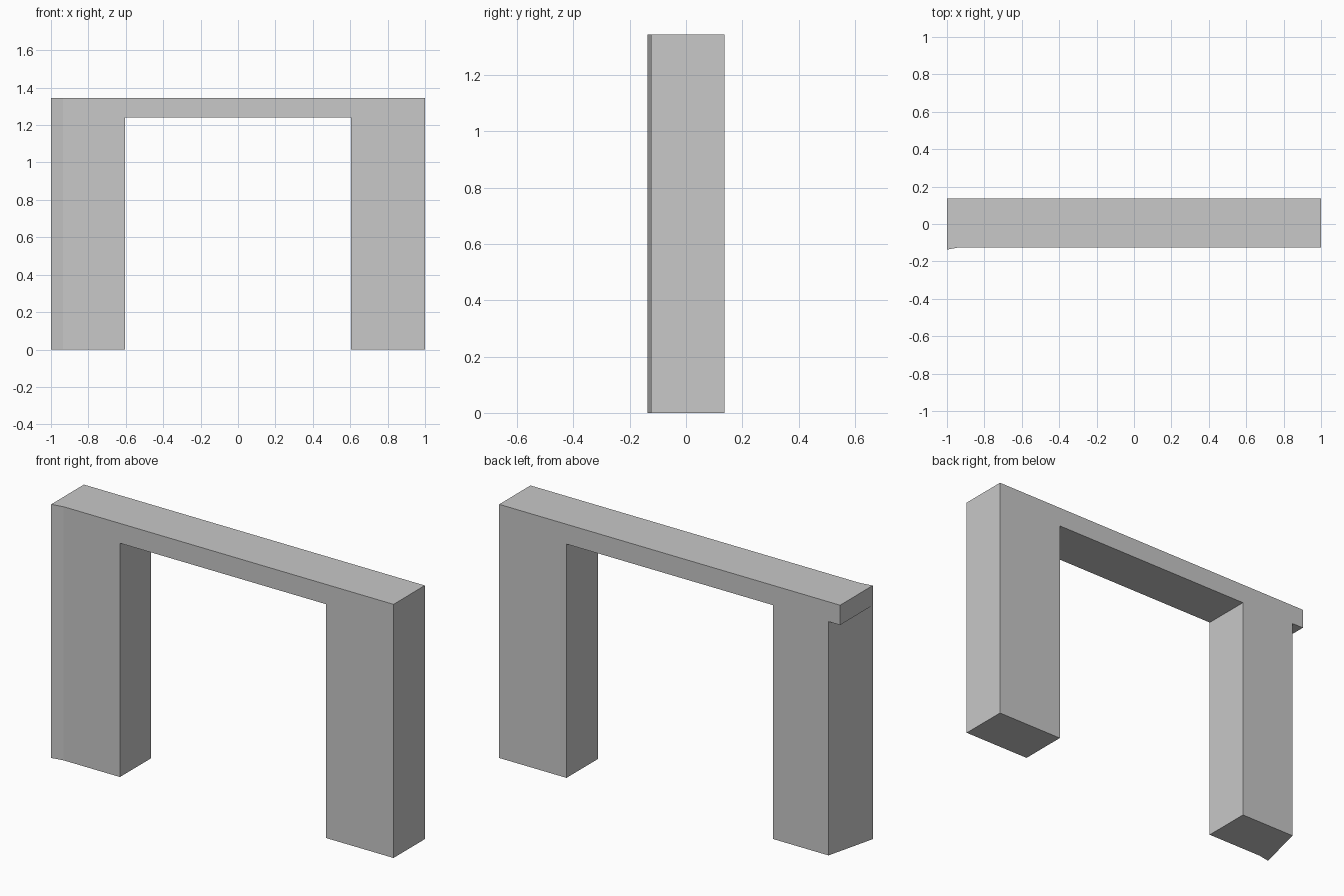
import bpy
import bmesh

cube = bpy.data.objects.get("Cube")
if cube:
    bpy.data.objects.remove(cube, do_unlink=True)

grey = bpy.data.materials.new("plain grey")
grey.use_nodes = True
colour = (0.58, 0.58, 0.58, 1)
grey.diffuse_color = colour
grey.node_tree.nodes["Principled BSDF"].inputs["Base Color"].default_value = colour

FRONT, BACK = -0.125, 0.137
SPRING, TOP = 1.24, 1.345
INNER = 0.605
FLARE = [(-1, -0.137), (-0.935, FRONT)]   # slightly flared front corner


def prism(name, outline, bottom, top):
    """Extrude a plan outline upward between two heights."""
    bm = bmesh.new()
    base = bm.faces.new([bm.verts.new((x, y, bottom)) for x, y in outline])
    extruded = bmesh.ops.extrude_face_region(bm, geom=[base])["geom"]
    verts = [v for v in extruded if isinstance(v, bmesh.types.BMVert)]
    bmesh.ops.translate(bm, verts=verts, vec=(0, 0, top - bottom))
    bmesh.ops.recalc_face_normals(bm, faces=bm.faces)
    mesh = bpy.data.meshes.new(name)
    bm.to_mesh(mesh)
    bm.free()
    mesh.materials.append(grey)
    obj = bpy.data.objects.new(name, mesh)
    bpy.context.collection.objects.link(obj)
    return obj


# Lintel spanning the full width
prism("lintel", FLARE + [(1, FRONT), (1, BACK), (-1, BACK)], SPRING, TOP)

# Straight post
prism("left_post", [(INNER, FRONT), (1, FRONT), (1, BACK), (INNER, BACK)], 0, SPRING)

# Post with a slanted outer side
prism("right_post", FLARE + [(-INNER, FRONT), (-INNER, BACK), (-0.932, BACK)], 0, SPRING)
